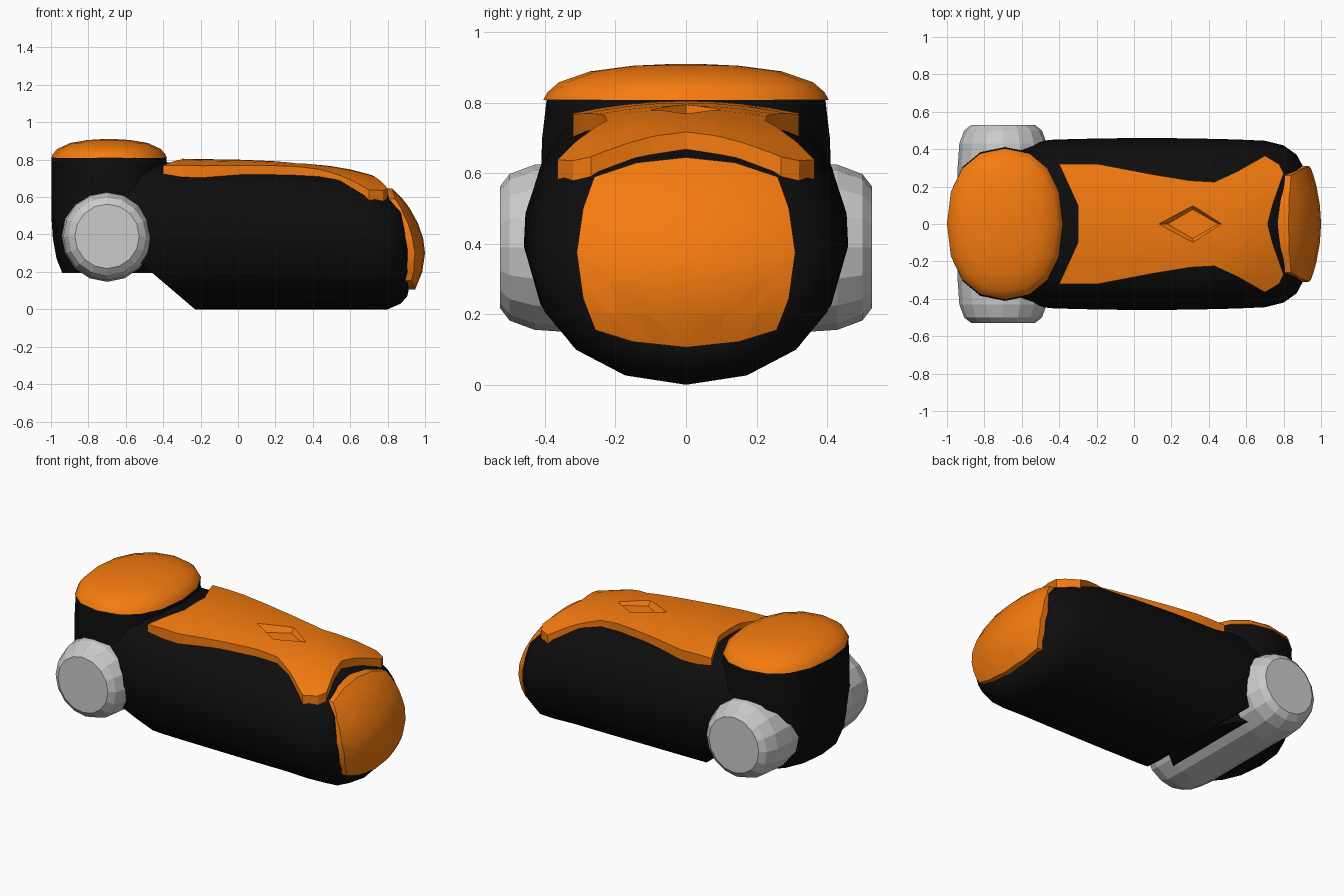
import bpy, bmesh
from math import sin, cos, pi, radians
from mathutils import Vector

if "Cube" in bpy.data.objects:
    bpy.data.objects.remove(bpy.data.objects["Cube"])


def material(name, rgb):
    m = bpy.data.materials.new(name)
    m.diffuse_color = (*rgb, 1)
    m.use_nodes = True
    m.node_tree.nodes["Principled BSDF"].inputs["Base Color"].default_value = m.diffuse_color
    return m


ORANGE = material("orange", (0.92, 0.2, 0.005))
BLACK = material("black", (0.004, 0.004, 0.004))


def finish(bm, name, mat=None, smooth=None):
    bmesh.ops.recalc_face_normals(bm, faces=bm.faces)
    me = bpy.data.meshes.new(name)
    bm.to_mesh(me)
    bm.free()
    ob = bpy.data.objects.new(name, me)
    bpy.context.collection.objects.link(ob)
    if mat:
        me.materials.append(mat)
    if smooth:
        shade(ob, smooth)
    return ob


def shade(ob, angle):
    bpy.ops.object.select_all(action='DESELECT')
    ob.select_set(True)
    bpy.context.view_layer.objects.active = ob
    bpy.ops.object.shade_smooth_by_angle(angle=radians(angle))


def loft(rings):
    """Skin a list of closed point rings and cap both ends."""
    bm = bmesh.new()
    vs = [[bm.verts.new(p) for p in r] for r in rings]
    n = len(vs[0])
    for a, b in zip(vs, vs[1:]):
        for i in range(n):
            j = (i + 1) % n
            bm.faces.new((a[i], a[j], b[j], b[i]))
    bm.faces.new(vs[0])
    bm.faces.new(vs[-1])
    return bm


def interp(table, x):
    for (x0, y0), (x1, y1) in zip(table, table[1:]):
        if x <= x1:
            break
    return y0 + (y1 - y0) * (x - x0) / (x1 - x0)


def curved_panel(half, place, u_cuts, v_cuts, thickness):
    """Mirrored flat outline, gridded, bent by place(u, v), then thickened."""
    pts = half + [(u, -v) for u, v in reversed(half) if v > 0]
    bm = bmesh.new()
    bm.faces.new([bm.verts.new((u, v, 0)) for u, v in pts])
    bmesh.ops.triangulate(bm, faces=bm.faces[:])
    cuts = [((c, 0, 0), (1, 0, 0)) for c in u_cuts] + [((0, c, 0), (0, 1, 0)) for c in v_cuts]
    for co, no in cuts:
        bmesh.ops.bisect_plane(bm, geom=bm.verts[:] + bm.edges[:] + bm.faces[:],
                               dist=1e-4, plane_co=co, plane_no=no)
    for v in bm.verts:
        v.co = place(v.co.x, v.co.y)
    r = bmesh.ops.extrude_face_region(bm, geom=bm.faces[:], use_keep_orig=True)
    new = [g for g in r['geom'] if isinstance(g, bmesh.types.BMVert)]
    bmesh.ops.translate(bm, verts=new, vec=thickness)
    return bm


# main barrel: one rounded section scaled along x, rear underside cut at a slant
half = [(0, 1), (.34, .99), (.59, .955), (.79, .89), (.92, .77), (.99, .64), (1, .52),
        (.9, .306), (.7, .147), (.39, .04), (0, 0)]
section = half + [(-y, z) for y, z in half[-2:0:-1]]
stations = [(-.75, .39, 0, .80), (-.6, .425, 0, .80), (-.45, .45, 0, .80), (-.3, .455, 0, .77),
            (0, .46, 0, .76), (.3, .458, 0, .742), (.55, .452, 0, .725), (.7, .445, 0, .675),
            (.8, .42, 0, .63), (.87, .37, .03, .575), (.905, .305, .07, .49), (.912, .26, .1, .45)]
body = loft([[(x, w * y, zb + (zt - zb) * z) for y, z in section] for x, w, zb, zt in stations])
cut = bmesh.ops.bisect_plane(body, geom=body.verts[:] + body.edges[:] + body.faces[:],
                             plane_co=(-.23, 0, 0), plane_no=(-.23, 0, -.27), clear_outer=True)
edges = [e for e in cut['geom_cut'] if isinstance(e, bmesh.types.BMEdge)]
bmesh.ops.holes_fill(body, edges=edges)
finish(body, "body_barrel", BLACK, 40)


# rear tower and its domed cap share one rounded plan
def plan(rx, ry, z, n=16, e=2 / 2.25):
    ring = []
    for i in range(n):
        c, s = cos(2 * pi * i / n), sin(2 * pi * i / n)
        ring.append((-.69 + rx * abs(c) ** e * (1 if c > 0 else -1),
                     ry * abs(s) ** e * (1 if s > 0 else -1), z))
    return ring


tower = [(.308, .395, .812), (.308, .408, .7), (.308, .415, .5), (.3, .415, .38),
         (.28, .4, .27), (.25, .37, .195)]
finish(loft([plan(*t) for t in tower]), "rear_tower", BLACK, 40)
dome = [(1, .808), (.97, .83), (.89, .858), (.67, .889), (.37, .905), (.1, .91)]
finish(loft([plan(.31 * s, .405 * s, z) for s, z in dome]), "rear_dome_cap", ORANGE, 40)

# top plate following the back, with a diamond recess
crown = [(-.4, .803), (-.3, .805), (0, .80), (.2, .792), (.35, .782), (.5, .765),
         (.6, .748), (.7, .722), (.8, .69)]


def on_top(x, y):
    k = interp([(-.4, .33), (.3, .4), (.7, .63), (.8, .6)], x)
    return Vector((x, y, interp(crown, x) - k * y * y))


outline = [(.715, 0), (.74, .1), (.8, .27), (.775, .32), (.7, .365), (.55, .28), (.43, .225),
           (.3, .232), (.1, .265), (-.19, .32), (-.4, .32), (-.3, .1)]
plate = finish(curved_panel(outline, on_top, [c[0] for c in crown[1:-1]],
                            [-.24, -.16, -.08, 0, .08, .16, .24], (0, 0, -.065)),
               "top_plate", ORANGE)
cutter = finish(loft([[(.315 + sx * a, sy * b, z) for sx, sy in ((1, 0), (0, 1), (-1, 0), (0, -1))]
                      for a, b, z in ((.135, .078, .752), (.21, .125, .82))]),
                "recess_cutter", ORANGE)
cutter.hide_render = True
mod = plate.modifiers.new("recess", 'BOOLEAN')
mod.operation = 'DIFFERENCE'
mod.object = cutter
bpy.context.view_layer.objects.active = plate
bpy.ops.object.modifier_apply(modifier=mod.name)
bpy.data.objects.remove(cutter)
shade(plate, 25)

# curved nose panel, outline given as (z, half width)
nose = [(.1, .945), (.2, .985), (.3, 1.0), (.38, .99), (.46, .962), (.54, .918), (.59, .88), (.645, .825)]


def on_front(z, y):
    return Vector((interp(nose, z) - .6 * y * y, y, z))


outline = [(.645, 0), (.63, .14), (.59, .26), (.5, .292), (.375, .31), (.245, .292),
           (.155, .257), (.122, .15), (.106, 0)]
finish(curved_panel(outline, on_front, [c[0] for c in nose[1:-1]],
                    [-.2, -.1, 0, .1, .2], (-.055, 0, 0)), "nose_panel", ORANGE, 35)

# full-width rear roller with rounded ends
profile = [(.528, .172), (.5, .208), (.43, .234), (.3, .243)]
profile += [(-y, r) for y, r in reversed(profile)]
finish(loft([[(-.7 + r * cos(2 * pi * i / 16), y, .39 + r * sin(2 * pi * i / 16)) for i in range(16)]
             for y, r in profile]), "rear_roller")
